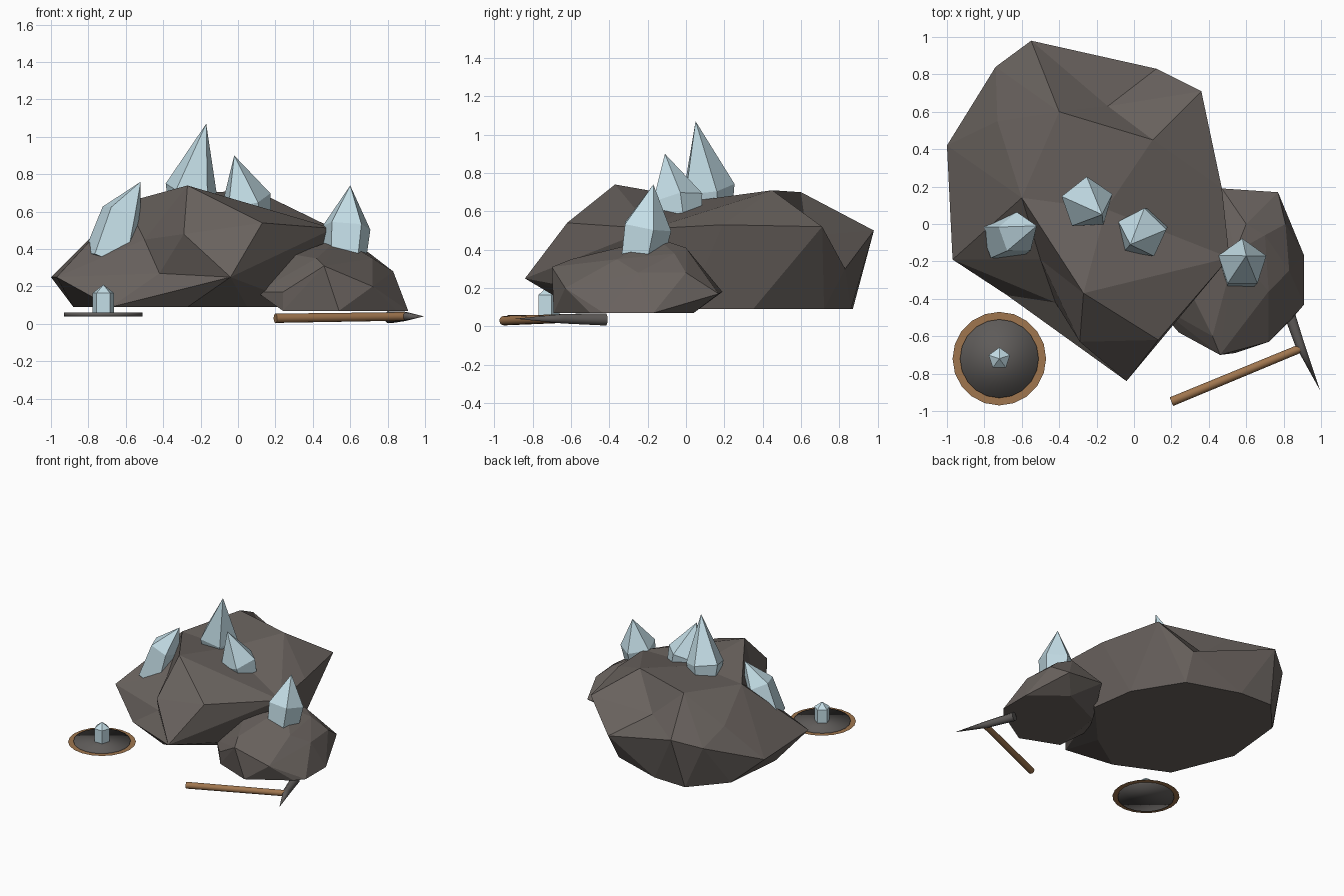
import bpy
import bmesh
from math import cos, sin, pi, radians
from mathutils import Vector

if "Cube" in bpy.data.objects:
    bpy.data.objects.remove(bpy.data.objects["Cube"], do_unlink=True)


def material(name, rgb):
    mat = bpy.data.materials.new(name)
    mat.use_nodes = True
    colour = (*rgb, 1)
    mat.diffuse_color = colour
    mat.node_tree.nodes["Principled BSDF"].inputs["Base Color"].default_value = colour
    return mat


ROCK = material("brown grey stone", (.143, .124, .113))
CRYSTAL = material("pale blue crystal", (.56, .74, .81))
WOOD = material("warm wood", (.35, .18, .077))
METAL = material("dark metal", (.113, .105, .1))


def finish(name, bm, mat, smooth_angle=None):
    bmesh.ops.recalc_face_normals(bm, faces=bm.faces[:])
    mesh = bpy.data.meshes.new(name)
    bm.to_mesh(mesh)
    bm.free()
    mesh.materials.append(mat)
    obj = bpy.data.objects.new(name, mesh)
    bpy.context.collection.objects.link(obj)
    if smooth_angle:
        bpy.ops.object.select_all(action='DESELECT')
        obj.select_set(True)
        bpy.context.view_layer.objects.active = obj
        bpy.ops.object.shade_smooth_by_angle(angle=radians(smooth_angle))
    return obj


def boulder(name, points, floor, floor_outline, dents=()):
    """Faceted rock: the hull of its corners and flat base, with some
    corners then pushed in to make hollows."""
    bm = bmesh.new()
    for p in points:
        bm.verts.new(p)
    for x, y in floor_outline:
        bm.verts.new((x, y, floor))
    hollows = [(bm.verts.new(p), push) for p, push in dents]
    result = bmesh.ops.convex_hull(bm, input=bm.verts[:])
    for vert, push in hollows:
        vert.co += Vector(push)
    spare = {g for g in result["geom_interior"] + result["geom_unused"]
             if isinstance(g, bmesh.types.BMVert)}
    bmesh.ops.delete(bm, geom=list(spare), context='VERTS')
    return finish(name, bm, ROCK)


def loft(name, rings, sides, mat, turn=0, smooth_angle=None):
    """Skin a row of (centre, radius) rings; radius zero makes a point."""
    bm = bmesh.new()
    axis = Vector(rings[-1][0]) - Vector(rings[0][0])
    tilt = Vector((0, 0, 1)).rotation_difference(axis)
    loops = []
    for centre, radius in rings:
        loop = []
        for i in range(sides if radius else 1):
            a = radians(turn) + 2 * pi * i / sides
            offset = tilt @ Vector((cos(a), sin(a), 0)) * radius
            loop.append(bm.verts.new(Vector(centre) + offset))
        loops.append(loop)
    for low, high in zip(loops, loops[1:]):
        for i in range(sides):
            j = (i + 1) % sides
            quad = [low[i % len(low)], low[j % len(low)],
                    high[j % len(high)], high[i % len(high)]]
            bm.faces.new(list(dict.fromkeys(quad)))
    for cap in (loops[0], loops[-1]):
        if len(cap) > 2:
            bm.faces.new(cap)
    return finish(name, bm, mat, smooth_angle)


# Large boulder: upper corners, waist corners, base outline, hollows
boulder("large_boulder", [
    (-.27, -.37, .74), (-.4, .6, .7), (.1, .45, .71), (-.6, .14, .65),
    (-.73, .55, .5), (.13, -.62, .54), (.51, -.18, .51), (.47, .19, .53),
    (.36, .71, .52), (-.55, .98, .5), (-.74, .84, .43), (-.29, -.63, .48),
    (-1, .42, .25), (-.97, -.19, .25), (-.04, -.84, .25),
    (.12, .83, .3), (-.3, .86, .27)],
    .09, [(.05, -.36), (-.27, -.57), (-.68, -.38), (-.88, .11), (-.83, .61),
          (-.6, .87), (-.32, .86), (.1, .72), (.33, .35), (.38, 0)],
    [((-.62, -.32, .58), (.12, .13, -.13)),
     ((-.5, -.62, .3), (.08, .2, -.03)),
     ((-.12, .9, .62), (-.02, -.27, -.15)),
     ((-.15, .08, .78), (0, 0, -.12))])

# Small boulder at the side
boulder("small_boulder", [
    (.54, -.15, .46), (.3, -.36, .37), (.72, -.36, .35), (.81, 0, .28),
    (.6, 0, .41), (.7, -.06, .38), (.46, -.7, .31), (.42, -.6, .35),
    (.72, -.63, .2), (.83, -.25, .28), (.47, .19, .18), (.77, .17, .17),
    (.1, -.42, .17), (.24, -.58, .17)],
    .07, [(.54, -.69), (.24, -.57), (.3, -.12), (.65, .04),
          (.91, -.17), (.91, -.43), (.85, -.5)])

# Crystals growing from the rocks: root, shoulder, tip, both radii, turn
crystals = {
    "tall_crystal": ((-.26, .13, .56), (-.25, .11, .72), (-.17, .05, 1.07), .11, .145, 20),
    "middle_crystal": ((.07, -.03, .54), (.04, -.05, .66), (-.02, -.11, .9), .115, .14, 10),
    "leaning_crystal": ((-.69, -.06, .33), (-.62, -.05, .59), (-.52, -.01, .76), .15, .115, 20),
    "side_crystal": ((.57, -.24, .35), (.58, -.21, .52), (.6, -.17, .74), .12, .135, 18),
}
for name, (root, shoulder, tip, r0, r1, turn) in crystals.items():
    loft(name, [(root, r0), (shoulder, r1), (tip, 0)], 5, CRYSTAL, turn)

# Sieve pan with a wooden rim and a small crystal
px, py = -.72, -.72
loft("pan_plate", [((px, py, .04), .21), ((px, py, .06), .21)], 20, METAL,
     smooth_angle=100)
bm = bmesh.new()
inner, outer = [[bm.verts.new((px + r * cos(pi * i / 10), py + r * sin(pi * i / 10), .05))
                 for i in range(20)] for r in (.205, .25)]
for i in range(20):
    j = (i + 1) % 20
    bm.faces.new((inner[i], outer[i], outer[j], inner[j]))
finish("pan_rim", bm, WOOD)
loft("pan_crystal", [((px, py, .06), .06), ((px, py, .165), .06), ((px, py, .21), 0)],
     5, CRYSTAL, 18)

# Pickaxe lying on the ground
loft("pickaxe_handle", [((.2, -.95, .03), .025), ((.89, -.665, .04), .023)],
     12, WOOD, smooth_angle=40)
loft("pickaxe_head", [((.995, -.89, .04), 0), ((.885, -.64, .04), .027),
                      ((.81, -.42, .036), .034)], 8, METAL, smooth_angle=50)
